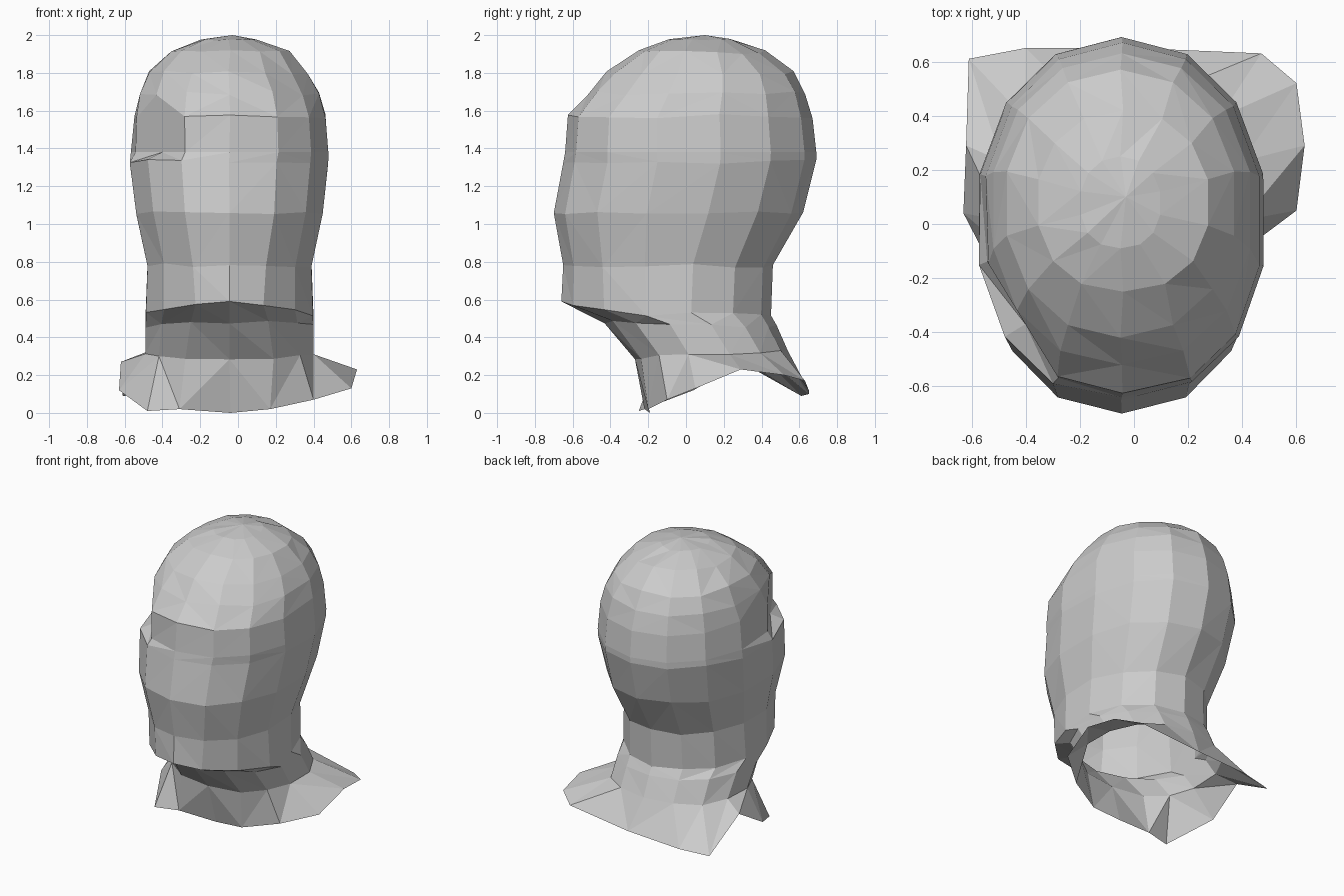
import bpy, bmesh, math, random
from mathutils import Vector

random.seed(4)
old = bpy.data.objects.get("Cube")
if old:
    bpy.data.objects.remove(old)

SIDES = 14


def material(name, colour):
    mat = bpy.data.materials.new(name)
    mat.use_nodes = True
    mat.diffuse_color = colour
    mat.node_tree.nodes["Principled BSDF"].inputs["Base Color"].default_value = colour
    return mat


def section(z, left, right, front, back, face=2.3, nape=2.1, tilt=0.0, jitter=0.012):
    """Oval with its own squareness for the face and nape halves; tilt raises the front."""
    points = []
    mid_x, mid_y = (left + right) / 2, (front + back) / 2
    for i in range(SIDES):
        a = math.tau * i / SIDES - math.pi / 2
        c, s = math.cos(a), math.sin(a)
        power = face if s < 0 else nape
        x = mid_x + (right - left) / 2 * math.copysign(abs(c) ** (2 / power), c)
        y = mid_y + (back - front) / 2 * math.copysign(abs(s) ** (2 / power), s)
        lift = tilt * max(0, -s) ** 2
        points.append(Vector((x, y, z + lift + random.uniform(-jitter, jitter))))
    return points


def hollow(points):
    """Flatten the brow on one side onto a slanted upright plane."""
    normal = Vector((-0.85, -0.52, 0)).normalized()
    for p in points:
        excess = p.dot(normal) - 0.535
        if excess > 0:
            p -= normal * excess
    return points


# Collar: a flared edge, low at the front and drawn out at the back
collar = [Vector(p) for p in (
    (-0.04, -0.19, 0), (0.17, -0.2, 0.02), (0.4, -0.1, 0.07), (0.6, 0.05, 0.13),
    (0.63, 0.29, 0.23), (0.6, 0.52, 0.2), (0.47, 0.63, 0.17), (0, 0.65, 0.12),
    (-0.4, 0.65, 0.1), (-0.61, 0.61, 0.09), (-0.62, 0.29, 0.27),
    (-0.63, 0.04, 0.12), (-0.48, -0.25, 0.01), (-0.31, -0.22, 0.02))]

# Neck, jaw, face and skull sections from bottom to top
rings = [
    collar,
    section(0.32, -0.5, 0.41, -0.27, 0.54, face=2.5, tilt=-0.03),
    section(0.46, -0.5, 0.41, -0.43, 0.48, face=2.1, tilt=0.02),
    section(0.52, -0.5, 0.41, -0.66, 0.45, face=1.8, tilt=0.07),
    section(0.78, -0.49, 0.4, -0.65, 0.46, face=2.0),
    section(1.06, -0.55, 0.46, -0.7, 0.62, face=2.2),
    section(1.33, -0.585, 0.49, -0.65, 0.69, face=2.2),
    hollow(section(1.38, -0.58, 0.49, -0.64, 0.69, jitter=0)),
    hollow(section(1.57, -0.56, 0.475, -0.625, 0.67)),
    hollow(section(1.69, -0.53, 0.44, -0.52, 0.63, face=2.2)),
    hollow(section(1.8, -0.48, 0.38, -0.42, 0.57, face=2.1)),
    section(1.91, -0.36, 0.28, -0.25, 0.42),
    section(1.975, -0.2, 0.1, -0.09, 0.25, jitter=0.005),
]

mesh = bpy.data.meshes.new("head_and_neck")
bm = bmesh.new()
loops = [[bm.verts.new(p) for p in ring] for ring in rings]
for low, high in zip(loops, loops[1:]):
    for i in range(SIDES):
        j = (i + 1) % SIDES
        quad = [low[i], low[j], high[j], high[i]]
        # Alternate the diagonals for a faceted, hand-cut surface
        k = random.randrange(2)
        quad = quad[k:] + quad[:k]
        bm.faces.new((quad[0], quad[1], quad[2]))
        bm.faces.new((quad[0], quad[2], quad[3]))

# Crown
crown = bm.verts.new((-0.03, 0.1, 2.0))
for i in range(SIDES):
    bm.faces.new((loops[-1][i], loops[-1][(i + 1) % SIDES], crown))

bm.normal_update()
bm.to_mesh(mesh)
bm.free()
mesh.materials.append(material("plain_grey", (0.6, 0.6, 0.6, 1)))
head = bpy.data.objects.new("head_and_neck", mesh)
bpy.context.collection.objects.link(head)
